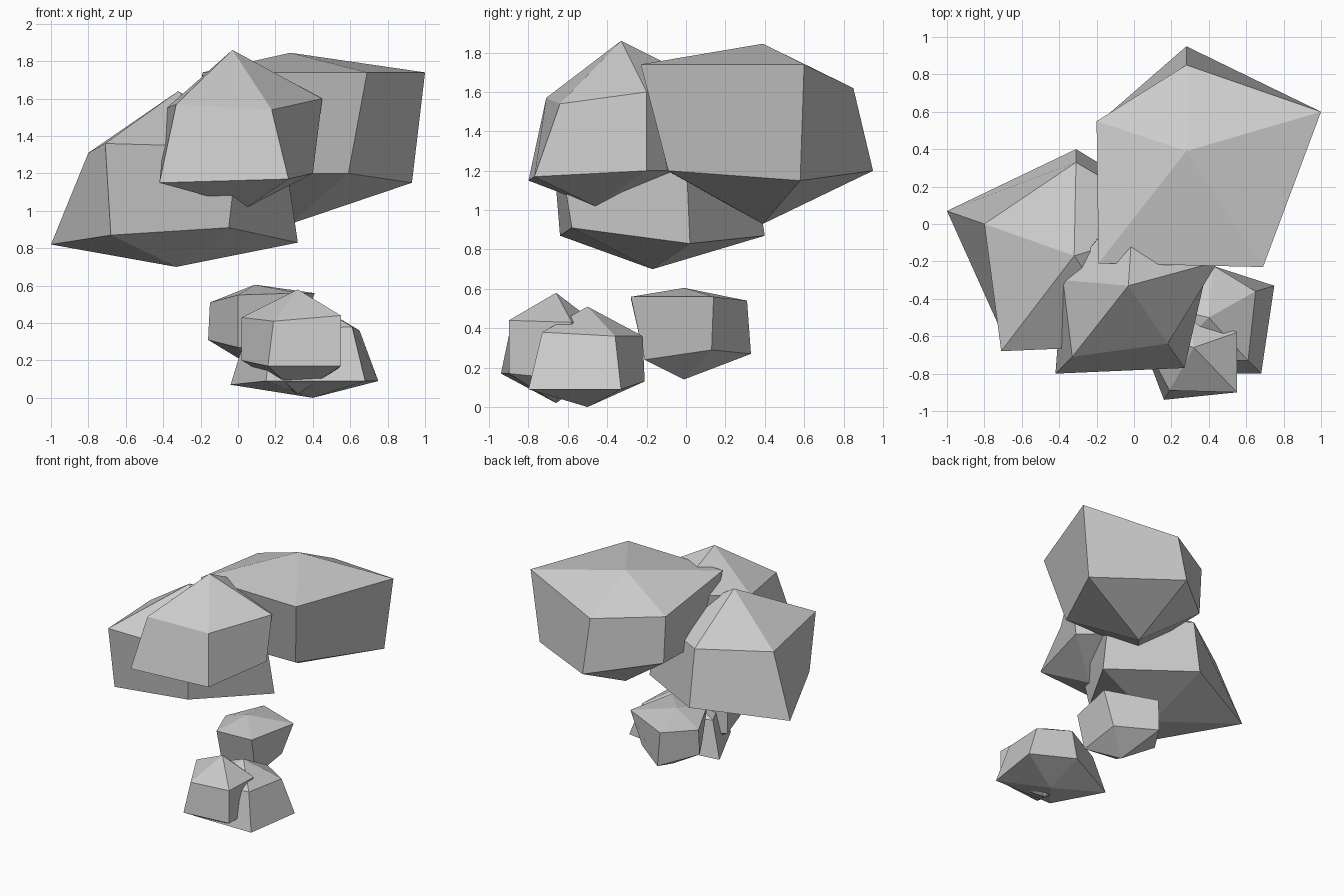
import bpy
import bmesh

# Remove the default cube only
default_cube = bpy.data.objects.get("Cube")
if default_cube:
    bpy.data.objects.remove(default_cube, do_unlink=True)

# One plain stone colour for every boulder
STONE_COLOUR = (0.6, 0.6, 0.6, 1)
stone = bpy.data.materials.new("stone_grey")
stone.use_nodes = True
stone.diffuse_color = STONE_COLOUR
shader = next(n for n in stone.node_tree.nodes if n.type == "BSDF_PRINCIPLED")
shader.inputs["Base Color"].default_value = STONE_COLOUR
shader.inputs["Roughness"].default_value = 0.8


def boulder(name, peak, base, **corners):
    """Five-sided faceted stone: a peak, two rings of corners and a base point.

    Each corner is an (upper, lower) pair, listed anticlockwise from above.
    """
    mesh_builder = bmesh.new()
    add_vertex = mesh_builder.verts.new
    peak_vertex, base_vertex = add_vertex(peak), add_vertex(base)
    upper = [add_vertex(high) for high, low in corners.values()]
    lower = [add_vertex(low) for high, low in corners.values()]
    for i in range(len(upper)):
        j = (i + 1) % len(upper)
        mesh_builder.faces.new((peak_vertex, upper[i], upper[j]))
        mesh_builder.faces.new((upper[i], lower[i], lower[j], upper[j]))
        mesh_builder.faces.new((base_vertex, lower[j], lower[i]))
    bmesh.ops.recalc_face_normals(mesh_builder, faces=mesh_builder.faces)
    mesh = bpy.data.meshes.new(name)
    mesh_builder.to_mesh(mesh)
    mesh_builder.free()
    mesh.materials.append(stone)
    rock = bpy.data.objects.new(name, mesh)
    bpy.context.scene.collection.objects.link(rock)
    return rock


# Upper cluster: three large boulders
boulder(
    "large_back_boulder",
    peak=(.28, .39, 1.845), base=(.28, .39, .93),
    back=((.28, .85, 1.62), (.28, .95, 1.2)),
    left_side=((-.2, .55, 1.65), (-.18, .55, 1.26)),
    front_left=((-.19, -.21, 1.74), (-.12, -.1, 1.2)),
    front_right=((.69, -.23, 1.74), (.59, -.09, 1.2)),
    right_side=((1, .6, 1.74), (.93, .58, 1.15)),
)
boulder(
    "large_side_boulder",
    peak=(-.32, -.17, 1.64), base=(-.33, -.17, .7),
    back=((-.31, .33, 1.33), (-.31, .4, .87)),
    left_side=((-.8, 0, 1.31), (-1, .07, .82)),
    front_left=((-.71, -.68, 1.36), (-.68, -.64, .87)),
    front_right=((0, -.65, 1.34), (-.05, -.58, .91)),
    right_side=((.25, 0, 1.3), (.32, .02, .83)),
)
boulder(
    "large_front_boulder",
    peak=(-.03, -.33, 1.86), base=(.05, -.46, 1.02),
    back=((0, .15, 1.62), (.05, .1, 1.2)),
    left_side=((-.38, -.3, 1.55), (-.38, -.28, 1.15)),
    front_left=((-.33, -.71, 1.57), (-.42, -.8, 1.15)),
    front_right=((.18, -.64, 1.54), (.27, -.77, 1.17)),
    right_side=((.45, -.2, 1.6), (.4, -.2, 1.2)),
)

# Lower cluster: three small boulders
boulder(
    "small_back_boulder",
    peak=(.09, -.01, .605), base=(.12, -.01, .14),
    back=((.02, .31, .54), (.03, .33, .27)),
    left_side=((-.15, .05, .51), (-.16, .05, .31)),
    front_left=((0, -.28, .55), (0, -.21, .27)),
    front_right=((.32, -.28, .56), (.31, -.21, .24)),
    right_side=((.41, .14, .56), (.31, .13, .29)),
)
boulder(
    "small_side_boulder",
    peak=(.4, -.5, .51), base=(.4, -.5, 0),
    back=((.42, -.22, .36), (.38, -.21, .13)),
    left_side=((.05, -.42, .36), (-.04, -.38, .07)),
    front_left=((.18, -.72, .36), (.15, -.8, .09)),
    front_right=((.61, -.73, .38), (.68, -.8, .09)),
    right_side=((.65, -.36, .36), (.75, -.33, .09)),
)
boulder(
    "small_front_boulder",
    peak=(.32, -.66, .58), base=(.32, -.66, .02),
    back=((.3, -.45, .42), (.3, -.45, .17)),
    left_side=((.02, -.57, .43), (.02, -.57, .2)),
    front_left=((.19, -.89, .41), (.16, -.94, .17)),
    front_right=((.55, -.9, .44), (.55, -.9, .17)),
    right_side=((.55, -.58, .43), (.52, -.6, .14)),
)
